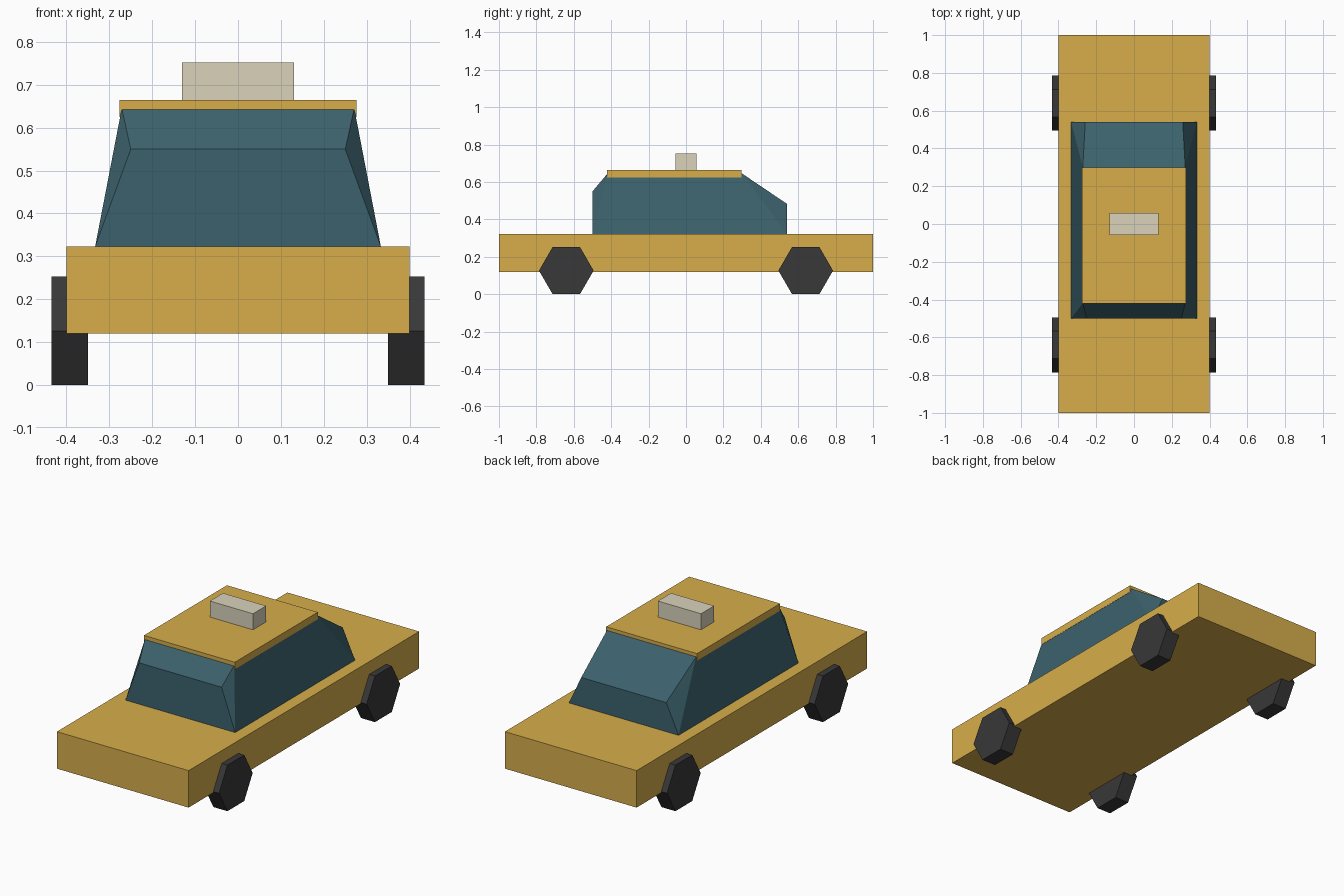
import bpy, bmesh, math

if "Cube" in bpy.data.objects:
    bpy.data.objects.remove(bpy.data.objects["Cube"])

def material(name, rgb):
    m = bpy.data.materials.new(name)
    m.diffuse_color = (*rgb, 1)
    m.use_nodes = True
    m.node_tree.nodes["Principled BSDF"].inputs["Base Color"].default_value = m.diffuse_color
    return m

YELLOW = material("yellow_paint", (0.68, 0.42, 0.07))
GLASS = material("teal_glass", (0.045, 0.12, 0.15))
BLACK = material("black_rubber", (0.04, 0.04, 0.04))
CREAM = material("cream_plastic", (0.70, 0.65, 0.50))

def box(name, x, y0, y1, z0, z1, mat):
    bpy.ops.mesh.primitive_cube_add(size=1, location=(0, (y0 + y1) / 2, (z0 + z1) / 2))
    ob = bpy.context.object
    ob.name = name
    ob.scale = (2 * x, y1 - y0, z1 - z0)
    ob.data.materials.append(mat)
    return ob

# Body slab, roof panel and roof light
box("body", 0.40, -1.0, 1.0, 0.12, 0.323, YELLOW)
box("roof", 0.276, -0.422, 0.298, 0.625, 0.664, YELLOW)
box("roof_light", 0.131, -0.057, 0.057, 0.66, 0.752, CREAM)

# Cabin: side profile as (half width, y, z), mirrored to both sides
profile = [(0.333, -0.50, 0.323), (0.25, -0.50, 0.55), (0.271, -0.42, 0.645),
           (0.271, 0.30, 0.645), (0.258, 0.54, 0.483), (0.333, 0.54, 0.323)]
bm = bmesh.new()
right, left = ([bm.verts.new((s * x, y, z)) for x, y, z in profile] for s in (1, -1))
for i in range(6):
    j = (i + 1) % 6
    bm.faces.new((right[i], right[j], left[j], left[i]))
for side in (right, left):
    for ids in ((0, 1, 2), (0, 2, 3, 5), (3, 4, 5)):
        bm.faces.new([side[k] for k in ids])
bmesh.ops.recalc_face_normals(bm, faces=bm.faces)
mesh = bpy.data.meshes.new("cabin")
bm.to_mesh(mesh)
bm.free()
mesh.materials.append(GLASS)
bpy.context.collection.objects.link(bpy.data.objects.new("cabin", mesh))

# Six-sided wheels, flat side down
radius = 0.146
for end, y in (("front", -0.64), ("rear", 0.64)):
    for side, s in (("right", 1), ("left", -1)):
        bpy.ops.mesh.primitive_cylinder_add(
            vertices=6, radius=radius, depth=0.085,
            location=(s * 0.3925, y, radius * math.cos(math.pi / 6)),
            rotation=(0, math.pi / 2, 0))
        wheel = bpy.context.object
        wheel.name = f"{end}_{side}_wheel"
        wheel.data.materials.append(BLACK)
